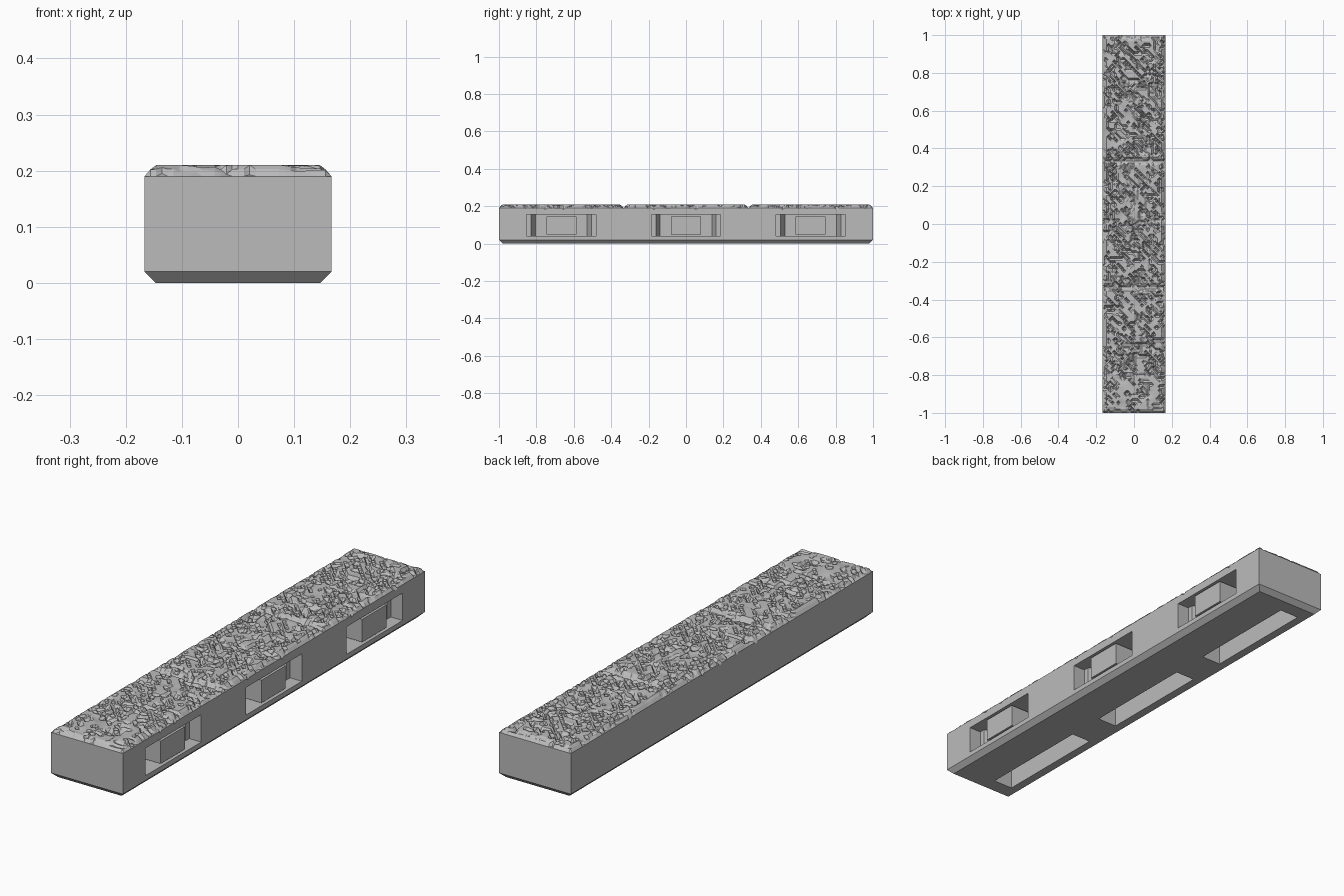
import bpy, bmesh, random
from mathutils import Vector, noise

random.seed(7)
cube = bpy.data.objects.get("Cube")
if cube:
    bpy.data.objects.remove(cube, do_unlink=True)

W, L = 1 / 6, 1.0            # half width, half length
NX, NY = 32, 186             # stone grid
RIM, TOP, CHAMFER = 0.19, 0.21, 0.02
CENTRES = (-2 / 3, 0, 2 / 3)

stone = bpy.data.materials.new("stone_grey")
stone.use_nodes = True
GREY = (0.5, 0.5, 0.5, 1)
stone.diffuse_color = GREY
stone.node_tree.nodes["Principled BSDF"].inputs["Base Color"].default_value = GREY


def make_object(name, bm):
    bmesh.ops.recalc_face_normals(bm, faces=bm.faces)
    mesh = bpy.data.meshes.new(name)
    bm.to_mesh(mesh)
    bm.free()
    mesh.materials.append(stone)
    ob = bpy.data.objects.new(name, mesh)
    bpy.context.collection.objects.link(ob)
    return ob


def box(bm, x, y, z):
    """Box between the given (low, high) pairs."""
    verts = bmesh.ops.create_cube(bm, size=1)["verts"]
    for v in verts:
        v.co = Vector((r[0] + (c + 0.5) * (r[1] - r[0])) for c, r in zip(v.co, (x, y, z)))
    return verts


# Chips and short scratches worn into the paving
depth = {}
for _ in range(1000):
    i, j = random.randrange(NX), random.randrange(NY)
    di, dj = random.choice(((1, 0), (0, 1), (1, -1), (1, -1)))
    cut = random.uniform(0.005, 0.017)
    for k in range(random.randint(1, 5)):
        key = (i + di * k, j + dj * k)
        depth[key] = max(depth.get(key, 0), cut * random.uniform(0.7, 1))


def height(i, j, x, y):
    # distance to the rim or to a joint between two slabs
    edge = min(W - abs(x), L - abs(y), abs(abs(y) - L / 3))
    rise = min(max((edge - 0.005) / 0.009, 0), 1)
    swell = max(0, noise.noise(Vector((x, y, 0)) * 14)) * 0.009
    z = RIM + (TOP - RIM) * rise - swell * rise
    if edge > 0.006:
        z -= depth.get((i, j), 0) * (0.4 + 0.6 * rise)
    elif random.random() < 0.03:
        z -= 0.008
    return max(z, 0.178)


# Body: rough top, straight sides, chamfered foot
bm = bmesh.new()
bmesh.ops.create_grid(bm, x_segments=NX, y_segments=NY, size=1)
for v in bm.verts:
    i, j = round((v.co.x + 1) / 2 * NX), round((v.co.y + 1) / 2 * NY)
    x, y = v.co.x * W, v.co.y * L
    v.co = (x, y, height(i, j, x, y))
bmesh.ops.triangulate(bm, faces=bm.faces, quad_method='SHORT_EDGE')
ring = [e for e in bm.edges if e.is_boundary]
for z, inset in ((CHAMFER, 0), (0, CHAMFER)):
    new = bmesh.ops.extrude_edge_only(bm, edges=ring)["geom"]
    ring = [g for g in new if isinstance(g, bmesh.types.BMEdge)]
    for v in (g for g in new if isinstance(g, bmesh.types.BMVert)):
        v.co.x *= (W - inset) / W
        v.co.y *= (L - inset) / L
        v.co.z = z
bmesh.ops.contextual_create(bm, geom=ring)
body = make_object("paving_base", bm)

# Cutters: stepped clip sockets in one side, long slots underneath
bm = bmesh.new()
for c in CENTRES:
    box(bm, (-0.11, -0.02), (c - 0.25, c + 0.25), (-0.05, 0.14))
    box(bm, (W - 0.055, W + 0.05), (c - 0.185, c + 0.185), (0.04, 0.155))
slots = make_object("slot_cutter", bm)

bm = bmesh.new()
for c in CENTRES:
    for v in box(bm, (0.05, W - 0.05), (c - 0.163, c + 0.163), (0.04, 0.155)):
        if v.co.x < 0.06:
            v.co.y = c + (v.co.y - c) * 0.85
tapers = make_object("socket_taper_cutter", bm)

for cutter in (slots, tapers):
    mod = body.modifiers.new(cutter.name, 'BOOLEAN')
    mod.operation, mod.solver, mod.object = 'DIFFERENCE', 'EXACT', cutter
    cutter.hide_render = True
    cutter.hide_set(True)

# Support block in the middle of each socket
for name, c in zip(("front", "middle", "back"), CENTRES):
    bm = bmesh.new()
    box(bm, (0.045, W - 0.002), (c - 0.08, c + 0.08), (0.05, 0.145))
    make_object(name + "_socket_block", bm)
